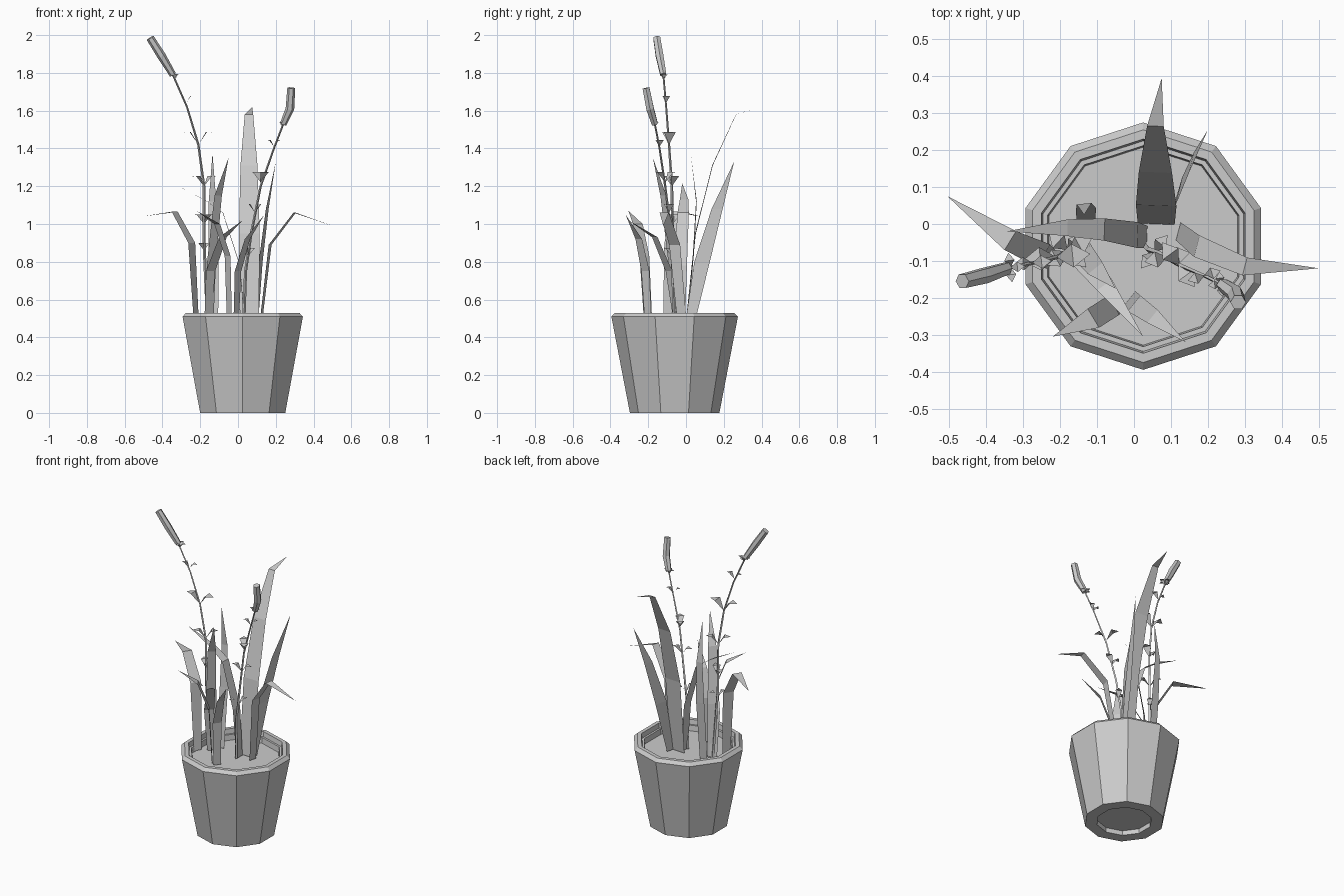
import bpy, bmesh, math
from mathutils import Vector

if "Cube" in bpy.data.objects:
    bpy.data.objects.remove(bpy.data.objects["Cube"])

GREY = (0.6, 0.6, 0.6, 1)
mat = bpy.data.materials.new("plain grey")
mat.use_nodes = True
mat.diffuse_color = GREY
mat.node_tree.nodes["Principled BSDF"].inputs["Base Color"].default_value = GREY


def finish(name, bm, closed=True):
    if closed:
        bmesh.ops.recalc_face_normals(bm, faces=bm.faces)
    mesh = bpy.data.meshes.new(name)
    bm.to_mesh(mesh)
    bm.free()
    mesh.materials.append(mat)
    obj = bpy.data.objects.new(name, mesh)
    bpy.context.collection.objects.link(obj)
    return obj


def loft(bm, rings):
    """Bridge closed rings of points and cap both ends."""
    loops = [[bm.verts.new(p) for p in ring] for ring in rings]
    for a, b in zip(loops, loops[1:]):
        for i in range(len(a)):
            j = (i + 1) % len(a)
            bm.faces.new((a[i], a[j], b[j], b[i]))
    bm.faces.new(loops[0])
    bm.faces.new(loops[-1])


def tube(name, path, radii, sides):
    pts = [Vector(p) for p in path]
    rings = []
    for k, p in enumerate(pts):
        along = pts[min(k + 1, len(pts) - 1)] - pts[max(k - 1, 0)]
        side = along.cross(Vector((0, 1, 0))).normalized()
        up = side.cross(along).normalized()
        turn = [math.tau * i / sides for i in range(sides)]
        rings.append([p + radii[k] * (side * math.cos(t) + up * math.sin(t)) for t in turn])
    bm = bmesh.new()
    loft(bm, rings)
    finish(name, bm)


def blade(name, path, widths, across=None):
    """Flat ribbon leaf tapering to a point at the last path point."""
    pts = [Vector(p) for p in path]
    if across is None:
        lean = pts[-1] - pts[0]
        across = (-lean.y, lean.x, 0)
    across = Vector(across).normalized()
    bm = bmesh.new()
    rows = [[bm.verts.new(p + across * w * s / 2) for s in (-1, 1)]
            for p, w in zip(pts, widths)]
    for a, b in zip(rows, rows[1:]):
        bm.faces.new((a[0], a[1], b[1], b[0]))
    bm.faces.new((rows[-1][0], rows[-1][1], bm.verts.new(pts[-1])))
    finish(name, bm, closed=False)


# Ten-sided pot: recessed foot, flared wall, chamfered rim, inner ledge, soil
CENTER_X, CENTER_Y, SIDES = 0.025, -0.06, 10
profile = [(0.165, 0.03), (0.165, 0), (0.237, 0), (0.335, 0.51), (0.315, 0.53),
           (0.29, 0.53), (0.285, 0.5), (0.272, 0.5), (0.268, 0.465)]
bm = bmesh.new()
loft(bm, [[(CENTER_X + r * math.sin(math.tau * i / SIDES),
            CENTER_Y + r * math.cos(math.tau * i / SIDES), z) for i in range(SIDES)]
          for r, z in profile])
finish("pot", bm)

# Long blades
blade("tall_back_leaf",
      [(0.06, 0, 0.47), (0.06, 0.05, 0.95), (0.058, 0.14, 1.31), (0.058, 0.265, 1.58), (0.075, 0.395, 1.62)],
      [0.1, 0.11, 0.09, 0.045])
blade("back_right_leaf",
      [(0.1, 0.02, 0.47), (0.12, 0.085, 0.8), (0.155, 0.165, 1.08), (0.2, 0.255, 1.33)],
      [0.05, 0.085, 0.06], (0.25, 1, 0))
blade("right_leaf",
      [(0.12, -0.02, 0.47), (0.17, -0.06, 0.89), (0.3, -0.115, 1.06), (0.5, -0.12, 0.99)],
      [0.05, 0.06, 0.05])
blade("left_leaf",
      [(-0.22, -0.1, 0.47), (-0.245, -0.085, 0.9), (-0.335, -0.045, 1.065), (-0.505, 0.075, 1.04)],
      [0.05, 0.07, 0.06])
blade("arching_leaf",
      [(0.035, -0.035, 0.47), (0.01, -0.03, 0.78), (-0.08, -0.015, 1.06), (-0.18, -0.01, 1.13), (-0.345, -0.02, 1.215)],
      [0.06, 0.07, 0.06, 0.045])
blade("upright_leaf",
      [(-0.13, 0.005, 0.47), (-0.13, 0.04, 0.85), (-0.135, 0.055, 1.12), (-0.135, 0.025, 1.375)],
      [0.05, 0.055, 0.04], (1, 0.1, 0))
blade("leaning_leaf",
      [(-0.15, -0.05, 0.47), (-0.14, -0.075, 0.8), (-0.105, -0.12, 1.15), (-0.05, -0.175, 1.35)],
      [0.05, 0.06, 0.05])
blade("front_leaf",
      [(-0.16, -0.05, 0.47), (-0.145, -0.09, 0.75), (-0.08, -0.165, 0.93), (0.025, -0.305, 1.02)],
      [0.045, 0.06, 0.05])
blade("front_left_leaf",
      [(-0.045, -0.2, 0.47), (-0.055, -0.22, 0.83), (-0.11, -0.255, 1.0), (-0.22, -0.305, 1.07)],
      [0.05, 0.06, 0.06])
blade("front_right_leaf",
      [(-0.01, -0.2, 0.47), (0, -0.215, 0.75), (0.05, -0.25, 0.92), (0.14, -0.32, 1.05)],
      [0.045, 0.055, 0.045])


def leaflets(name, spots):
    """Opposite pairs of small bent leaflets: base, two shoulders, drooped tip."""
    bm = bmesh.new()
    for x, y, z, size, heading in spots:
        for flip in (0, math.pi):
            out = Vector((math.cos(heading + flip), math.sin(heading + flip), 0))
            wide = Vector((-out.y, out.x, 0))
            root = Vector((x, y, z))
            shoulder = root + out * size * 0.55 + Vector((0, 0, size * 0.85))
            tip = root + out * size * 1.15 + Vector((0, 0, size * 0.8))
            v = [bm.verts.new(p) for p in (root, shoulder + wide * size * 0.4,
                                           tip, shoulder - wide * size * 0.4)]
            bm.faces.new((v[0], v[1], v[3]))
            bm.faces.new((v[1], v[2], v[3]))
    finish(name, bm, closed=False)


# Flowering stems, each with leaflet pairs, bracts and a seed head
left_path = [(-0.16, -0.05, 0.47), (-0.18, -0.07, 0.9), (-0.18, -0.075, 1.2),
             (-0.21, -0.09, 1.42), (-0.27, -0.105, 1.62), (-0.345, -0.12, 1.79)]
right_path = [(0.03, -0.06, 0.47), (0.04, -0.07, 0.75), (0.07, -0.08, 0.95),
              (0.12, -0.11, 1.2), (0.19, -0.14, 1.4), (0.24, -0.165, 1.53)]
heads = {"left": [left_path[-1], (-0.405, -0.14, 1.89), (-0.465, -0.155, 1.985)],
         "right": [right_path[-1], (0.275, -0.19, 1.61), (0.282, -0.212, 1.72)]}
for side, path in (("left", left_path), ("right", right_path)):
    tube(side + "_stem", path, [0.009, 0.008, 0.007, 0.006, 0.005, 0.005], 4)
    tube(side + "_seed_head", heads[side], [0.018, 0.023, 0.021], 6)

leaflets("left_leaflets", [(-0.18, -0.07, 0.86, 0.045, 0.9), (-0.18, -0.07, 1.0, 0.06, 2.4),
                           (-0.18, -0.075, 1.2, 0.065, 0.5), (-0.21, -0.09, 1.42, 0.08, 0.1),
                           (-0.275, -0.105, 1.64, 0.045, 0.1)])
leaflets("right_leaflets", [(0.055, -0.075, 0.83, 0.05, 0.9), (0.09, -0.09, 1.06, 0.055, 0.2),
                            (0.12, -0.11, 1.22, 0.065, 2.2), (0.19, -0.14, 1.41, 0.04, 0.3)])
leaflets("left_bracts", [(-0.335, -0.118, 1.765, 0.035, a) for a in (0.1, 1.7)])
leaflets("right_bracts", [(0.235, -0.163, 1.515, 0.03, a) for a in (0.1, 1.7)])
